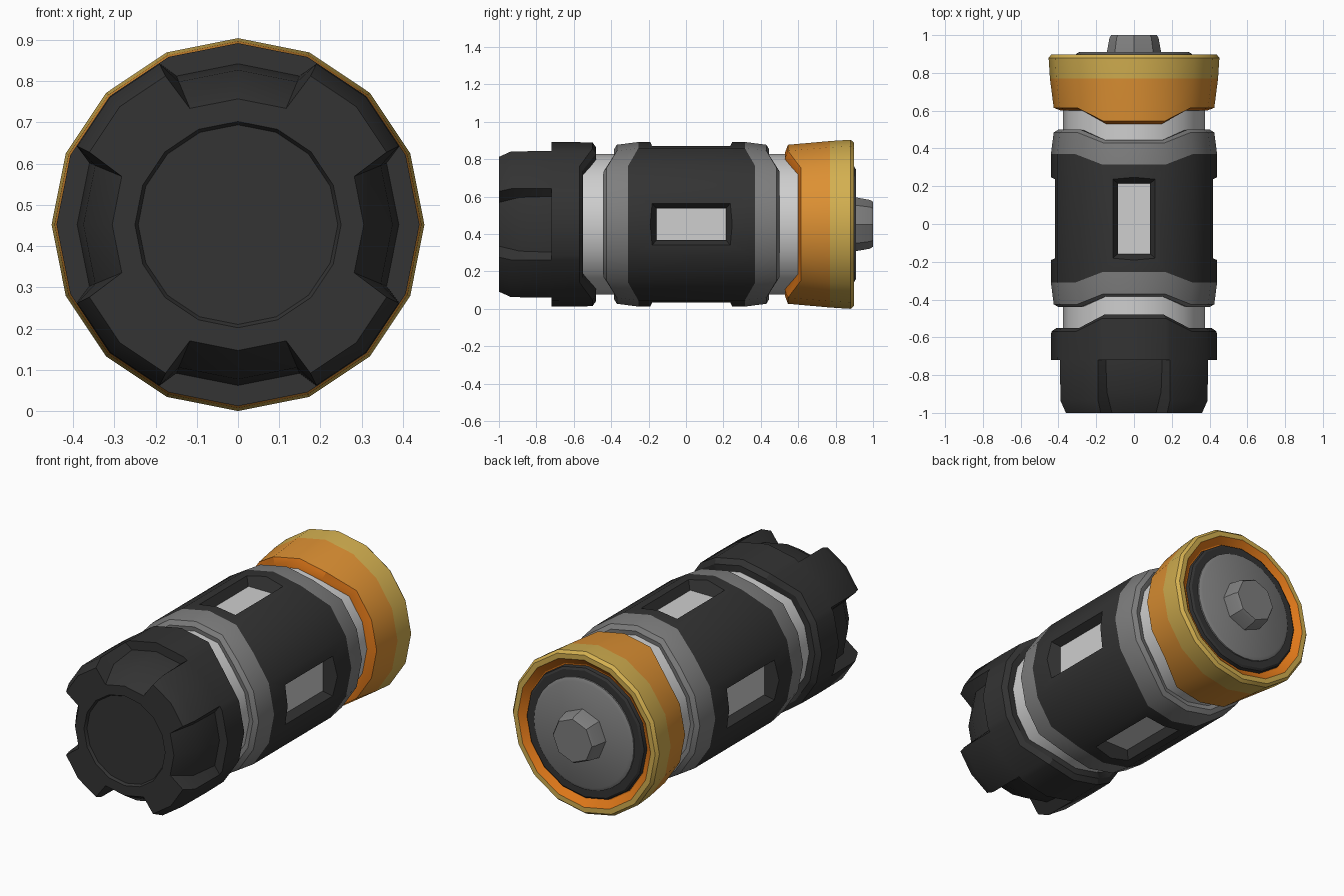
import bpy, bmesh, math
from mathutils import Matrix

if "Cube" in bpy.data.objects:
    bpy.data.objects.remove(bpy.data.objects["Cube"])

CZ = 0.452  # height of the long axis


def material(name, rgb):
    m = bpy.data.materials.new(name)
    m.diffuse_color = (*rgb, 1)
    m.use_nodes = True
    m.node_tree.nodes["Principled BSDF"].inputs["Base Color"].default_value = m.diffuse_color
    return m


DARK = material("dark_casing", (0.033, 0.033, 0.033))
GREY = material("mid_grey", (0.21, 0.21, 0.21))
LIGHT = material("light_grey", (0.62, 0.62, 0.62))
ORANGE = material("orange", (0.72, 0.28, 0.033))
YELLOW = material("yellow", (0.65, 0.43, 0.08))
DEEP = material("deep_orange", (0.75, 0.19, 0.01))


def wave(deg):
    """1 over the top and bottom facets, falling to 0 on the sides."""
    d = deg % 180
    return max(0.0, min(1.0, (45 - min(d, 180 - d)) / 22.5))


def finish(bm, name, mats, smooth=True):
    bmesh.ops.remove_doubles(bm, verts=bm.verts, dist=1e-5)
    bmesh.ops.recalc_face_normals(bm, faces=bm.faces)
    me = bpy.data.meshes.new(name)
    bm.to_mesh(me)
    bm.free()
    ob = bpy.data.objects.new(name, me)
    bpy.context.collection.objects.link(ob)
    for m in mats:
        me.materials.append(m)
    if smooth:
        smooth_by_angle(ob)
    return ob


def smooth_by_angle(ob):
    bpy.ops.object.select_all(action='DESELECT')
    ob.select_set(True)
    bpy.context.view_layer.objects.active = ob
    bpy.ops.object.shade_smooth_by_angle(angle=math.radians(30))


def lathe(name, rings, mats, bands=None, sides=16, cols=None):
    """Rings are (y, radius, wave shift[, notch y, notch radius]); columns are
    (angle, radius factor, in notch). Bands give the material of each strip."""
    cols = cols or [(360 * i / sides, 1, False) for i in range(sides)]
    bm = bmesh.new()
    grid = []
    for y, r, w, *notch in rings:
        row = []
        for deg, k, low in cols:
            yy, rr = notch if (low and notch) else (y + w * wave(deg), r)
            a = math.radians(deg)
            row.append(bm.verts.new((rr * k * math.sin(a), yy, CZ + rr * k * math.cos(a))))
        grid.append(row)
    n = len(cols)
    for b in range(len(grid) - 1):
        for i in range(n):
            j = (i + 1) % n
            f = bm.faces.new((grid[b][i], grid[b][j], grid[b + 1][j], grid[b + 1][i]))
            f.material_index = bands[b] if bands else 0
    bm.faces.new(grid[0]).material_index = bands[0] if bands else 0
    bm.faces.new(grid[-1]).material_index = bands[-1] if bands else 0
    bmesh.ops.dissolve_degenerate(bm, edges=bm.edges, dist=1e-5)
    return finish(bm, name, mats)


# Front cap with four notches: low columns form the notch floors
cap_cols = []
for q in range(4):
    for d, k, low in ((-22.5, 1, True), (0, 1, True), (22.5, 1, True),
                      (26, 0.99, False), (45, 1, False), (64, 0.99, False)):
        cap_cols.append((q * 90 + d, k, low))
lathe("front_cap", [
    (-0.60, 0.30, 0), (-0.55, 0.36, 0.07), (-0.55, 0.41, 0.07), (-0.57, 0.438, 0.07),
    (-0.72, 0.44, 0),
    (-0.72, 0.44, 0, -0.72, 0.39),
    (-0.935, 0.438, 0, -0.89, 0.375),
    (-1.0, 0.405, 0, -1.0, 0.305),
    (-1.0, 0.25, 0), (-0.985, 0.242, 0)], [DARK], cols=cap_cols)

# Light core showing in the two gaps
for name, y0, y1 in (("front_core", -0.65, -0.36), ("rear_core", 0.40, 0.68)):
    lathe(name, [(y0, 0.375, 0), (y1, 0.375, 0)], [LIGHT])

# Main casing with grey end bands
body = lathe("main_casing", [
    (-0.38, 0.30, 0), (-0.435, 0.37, 0.055), (-0.44, 0.40, 0.055), (-0.425, 0.425, 0.055),
    (-0.31, 0.44, 0.055), (0.37, 0.44, -0.055),
    (0.485, 0.425, -0.055), (0.50, 0.40, -0.055), (0.495, 0.37, -0.055), (0.44, 0.30, 0)],
    [DARK, GREY], bands=[1, 1, 1, 1, 0, 1, 1, 1, 1])

# Tapered window recesses on four sides, with a light pane in each
FLOOR, WY = 0.37, 0.028
cut, panes = bmesh.new(), bmesh.new()
for q in range(4):
    turn = Matrix.Translation((0, WY, CZ)) @ Matrix.Rotation(math.radians(90 * q), 4, 'Y')
    rows = []
    for hx, hy, z in ((0.087, 0.187, FLOOR), (0.113, 0.211, 0.422), (0.125, 0.222, 0.446)):
        rows.append([cut.verts.new(turn @ v) for v in
                     [Matrix.Translation((sx * hx, sy * hy, z)).to_translation()
                      for sx, sy in ((-1, -1), (1, -1), (1, 1), (-1, 1))]])
    cut.faces.new(rows[0])
    cut.faces.new(rows[-1])
    for a, b in zip(rows, rows[1:]):
        for i in range(4):
            j = (i + 1) % 4
            cut.faces.new((a[i], a[j], b[j], b[i]))
    bmesh.ops.create_cube(panes, size=1, matrix=turn @ Matrix.Translation((0, 0, FLOOR))
                          @ Matrix.Diagonal((0.17, 0.374, 0.008, 1)))
cutter = finish(cut, "window_cutter", [DARK], smooth=False)
cutter.hide_render = True
finish(panes, "window_panes", [LIGHT], smooth=False)
mod = body.modifiers.new("windows", 'BOOLEAN')
mod.operation, mod.solver, mod.object = 'DIFFERENCE', 'EXACT', cutter
bpy.context.view_layer.objects.active = body
bpy.ops.object.modifier_apply(modifier=mod.name)
bpy.data.objects.remove(cutter)
smooth_by_angle(body)

# Rear collar: orange with a yellow rim and deep orange bevels
lathe("rear_collar", [
    (0.64, 0.30, 0), (0.60, 0.37, -0.07), (0.60, 0.385, -0.07), (0.615, 0.425, -0.07),
    (0.77, 0.445, 0), (0.88, 0.452, 0), (0.897, 0.438, 0), (0.897, 0.41, 0),
    (0.865, 0.372, 0), (0.855, 0.30, 0)],
    [ORANGE, YELLOW, DEEP], bands=[2, 2, 2, 0, 1, 1, 1, 2, 2])

# Dark seal, contact plate and terminal knob
lathe("rear_seal", [(0.85, 0.368, 0), (0.885, 0.362, 0), (0.893, 0.35, 0), (0.893, 0.29, 0)], [DARK])
lathe("contact_plate", [(0.87, 0.31, 0), (0.90, 0.308, 0), (0.91, 0.29, 0)], [GREY], sides=32)
lathe("terminal_knob", [(0.89, 0.147, 0), (0.985, 0.13, 0), (1.0, 0.12, 0)], [GREY], sides=8)
